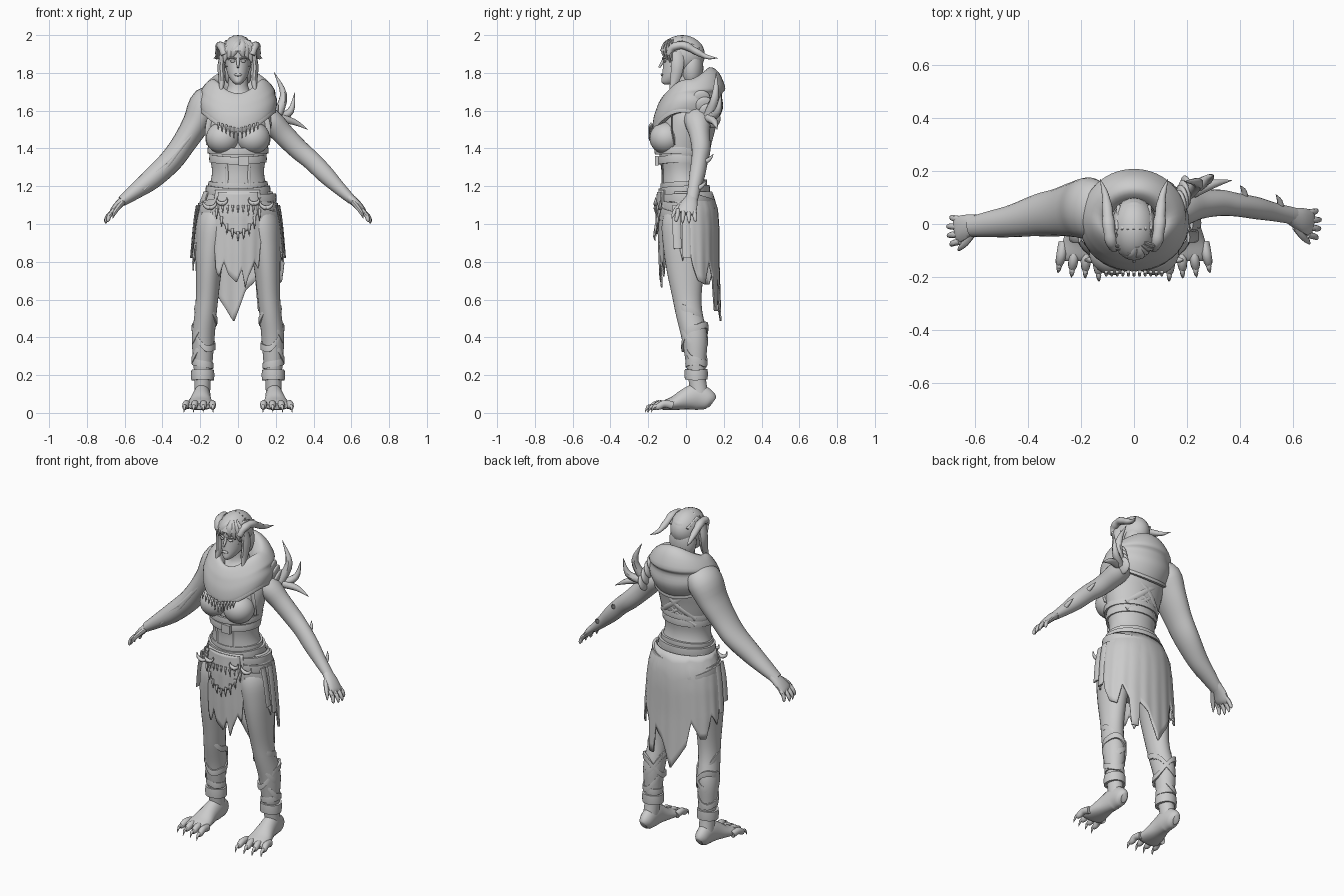
import bpy, bmesh, random
from math import sin, cos, pi, radians
from mathutils import Vector

random.seed(4)

def finish(name, rings, cap=True, thick=0.0, closed=True):
    """Skin a list of equal-length point rings into an object."""
    bm = bmesh.new()
    vs = [[bm.verts.new(p) for p in r] for r in rings]
    n = len(vs[0])
    for a, b in zip(vs, vs[1:]):
        for i in range(n if closed else n - 1):
            j = (i + 1) % n
            bm.faces.new((a[i], a[j], b[j], b[i]))
    if cap:
        bm.faces.new(vs[0])
        bm.faces.new(vs[-1])
    bmesh.ops.recalc_face_normals(bm, faces=bm.faces)
    me = bpy.data.meshes.new(name)
    bm.to_mesh(me)
    bm.free()
    ob = bpy.data.objects.new(name, me)
    bpy.context.collection.objects.link(ob)
    if thick:
        m = ob.modifiers.new("thickness", 'SOLIDIFY')
        m.thickness = thick
        m.offset = 0
    return ob

def spline(rows, k):
    """Catmull-Rom through rows of numbers."""
    out, n = [], len(rows)
    for i in range(n - 1):
        p = [rows[max(i - 1, 0)], rows[i], rows[i + 1], rows[min(i + 2, n - 1)]]
        for j in range(k):
            t = j / k
            out.append([0.5 * (2*b + (c - a)*t + (2*a - 5*b + 4*c - d)*t*t + (3*b - a - 3*c + d)*t**3)
                        for a, b, c, d in zip(*p)])
    return out + [list(rows[-1])]

def on_ring(a, rx, yf, yb, zf, zs, zb, cx=0, tilt=0):
    c, s = cos(a), sin(a)
    z = zs + ((zf - zs) * abs(s) ** 2.4 if s < 0 else (zb - zs) * abs(s) ** 1.5) + tilt * c
    return (cx + rx * c, (yf + yb) / 2 + (yb - yf) / 2 * s, z)

def loft(name, rows, k=4, n=40, cap=True):
    """Rows: half width, front y, back y, then z (or front, side, back z)."""
    rows = [r if len(r) > 4 else (*r[:3], r[3], r[3], r[3]) for r in rows]
    rows = spline(rows, k) if k > 1 else rows
    return finish(name, [[on_ring(2 * pi * i / n, *r) for i in range(n)] for r in rows], cap)

def band(name, rx, yf, yb, zf, zs, zb, h, t=0.01, cx=0, tilt=0):
    prof = [(-.01, -h/2), (t*.7, -h/2), (t, 0), (t*.7, h/2), (-.01, h/2)]
    return finish(name, [[on_ring(2*pi*i/40, rx+o, yf-o, yb+o, zf+d, zs+d, zb+d, cx, tilt)
                          for i in range(40)] for o, d in prof], False)

def tube(name, pts, ref=(0, 1, 0), k=4, n=16):
    """Points: x, y, z, radius across, radius along ref."""
    q = spline(pts, k)
    P = [Vector(p[:3]) for p in q]
    rings = []
    for i, p in enumerate(P):
        t = (P[min(i + 1, len(P) - 1)] - P[max(i - 1, 0)]).normalized()
        u = t.cross(Vector(ref)).normalized()
        v = u.cross(t)
        rings.append([p + u * q[i][3] * cos(2*pi*j/n) + v * q[i][4] * sin(2*pi*j/n) for j in range(n)])
    return finish(name, rings)

def spike(name, a, b, c, r, ref=(.31, .9, .29), tip=.001, n=8):
    mid = [x / 4 + y / 2 + z / 4 for x, y, z in zip(a, b, c)]
    return tube(name, [(*a, r, r), (*mid, r * .72, r * .72), (*c, tip, tip)], ref, 4, n)

def strip(name, pts, w, t=.006):
    return tube(name, [(*p, w, t) for p in pts], (.01, 1, 0), 4, 8)

def ball(name, loc, scale, rot=(0, 0, 0)):
    bpy.ops.mesh.primitive_uv_sphere_add(segments=28, ring_count=16, location=loc, rotation=rot)
    ob = bpy.context.object
    ob.name, ob.scale = name, scale
    return ob

def cloth(name, hem, rows, n=90, m=14, ripple=.002):
    """Hanging sheet; hem is (degrees, bottom z), rows are (z, rx, yf, yb)."""
    def lerp(t, tab):
        for p, q in zip(tab, tab[1:]):
            if (t - p[0]) * (t - q[0]) <= 0 and p[0] != q[0]:
                f = (t - p[0]) / (q[0] - p[0])
                return [x + (y - x) * f for x, y in zip(p, q)]
        return tab[-1]
    rings = []
    for j in range(m):
        ring = []
        for i in range(n):
            d = hem[0][0] + (hem[-1][0] - hem[0][0]) * i / (n - 1)
            z = rows[0][0] + (lerp(d, hem)[1] - rows[0][0]) * j / (m - 1)
            _, rx, yf, yb = lerp(z, rows)
            o = ripple * sin(d * .35) * j / m
            ring.append(on_ring(radians(d), rx + o, yf - o, yb + o, z, z, z))
        rings.append(ring)
    return finish(name, rings, False, .008, False)

# Torso and neck
loft("torso", [(.10, -.08, .10, .84), (.185, -.12, .15, .93), (.21, -.13, .16, 1.03), (.19, -.13, .145, 1.12),
               (.15, -.13, .105, 1.21), (.138, -.13, .09, 1.28), (.15, -.14, .10, 1.36), (.17, -.14, .12, 1.47),
               (.175, -.12, .14, 1.57), (.13, -.08, .12, 1.66), (.06, -.05, .07, 1.71), (.052, -.05, .06, 1.80)])
# Chest wrap, corset and straps
for s in (1, -1):
    ball("chest_cup", (s*.08, -.105, 1.455), (.09, .088, .085), (.2, 0, s*.25))
    strip("corset_bone", [(s*.06, -.122, 1.20), (s*.058, -.122, 1.27), (s*.065, -.131, 1.34)], .007, .004)
    strip("back_strap", [(s*.115, .07, 1.38), (s*.02, .12, 1.46), (-s*.11, .115, 1.57)], .014, .004)
    strip("back_strap_low", [(s*.11, .065, 1.34), (0, .111, 1.42), (-s*.13, .085, 1.52)], .010, .004)
    strip("chest_strap", [(s*.155, -.06, 1.42), (s*.16, -.075, 1.5), (s*.145, -.075, 1.58)], .014, .004)
band("chest_band_upper", .155, -.16, .105, 1.385, 1.39, 1.39, .035, .007)
band("chest_band_lower", .145, -.147, .097, 1.335, 1.345, 1.35, .04, .008)
band("corset_edge", .152, -.13, .106, 1.20, 1.21, 1.22, .03, .006)
bpy.ops.mesh.primitive_cube_add(location=(.03, -.155, 1.335))
bpy.context.object.name = "chest_buckle"
bpy.context.object.scale = (.028, .010, .026)

# Fur cowl and hood roll
loft("cowl", [(.17, -.14, .13, 1.50, 1.59, 1.53), (.198, -.175, .155, 1.495, 1.60, 1.53), (.207, -.172, .195, 1.56, 1.65, 1.61),
              (.196, -.155, .19, 1.615, 1.69, 1.685), (.192, -.14, .208, 1.65, 1.715, 1.72), (.16, -.115, .175, 1.685, 1.755, 1.80),
              (.125, -.095, .125, 1.69, 1.765, 1.83), (.09, -.075, .08, 1.66, 1.73, 1.78), (.06, -.05, .06, 1.62, 1.67, 1.70)], cap=False)
band("cowl_trim", .196, -.172, .155, 1.497, 1.602, 1.53, .022, .007)
for i in range(11):   # tooth necklace
    x = (i - 5) * .021
    L = .035 + .03 * (1 - abs(i - 5) / 5)
    z = 1.505 + abs(x) * .28
    spike("necklace_tooth", (x, -.18, z), (x, -.20, z - L/2), (x, -.195, z - L), .007)

# Head, face and hair
loft("head", [(.012, -.115, -.085, 1.738), (.03, -.13, -.03, 1.752), (.052, -.127, .02, 1.785), (.064, -.122, .06, 1.83),
              (.068, -.118, .08, 1.87), (.072, -.118, .09, 1.91), (.062, -.10, .08, 1.955), (.02, -.04, .02, 1.985)], n=32)
spike("nose", (0, -.115, 1.875), (0, -.128, 1.85), (0, -.142, 1.828), .011, tip=.006)
ball("lips", (0, -.127, 1.79), (.02, .007, .008))
for s in (1, -1):
    ball("eye", (s*.028, -.112, 1.862), (.014, .008, .007))
    strip("brow", [(s*.01, -.122, 1.873), (s*.03, -.118, 1.882), (s*.05, -.10, 1.878)], .005)
ball("back_hair", (0, .03, 1.825), (.082, .062, .11))
hair = ball("hair_cap", (0, -.02, 1.895), (.088, .12, .105))
bm = bmesh.new()
bm.from_mesh(hair.data)
bmesh.ops.delete(bm, geom=[f for f in bm.faces if f.calc_center_median().y < -.45
                           and f.calc_center_median().z < .25], context='FACES')
bm.to_mesh(hair.data)
bm.free()
for s in (1, -1):
    for i in range(4):   # swept fringe
        x = .02 + .02 * i
        tube("hair_lock", [(.012, -.085 + .01*i, 1.975, .012, .006), (.01 + s*x*.6, -.115 + .012*i, 1.95, .018, .009),
                           (s*x, -.123 + .015*i, 1.915 - .006*i, .018, .009),
                           (s*(x + .012), -.115 + .015*i, 1.88 - .012*i, .003, .003)], n=8)
    tube("side_tress", [(s*.075, -.05, 1.91, .018, .035), (s*.088, -.045, 1.84, .020, .035), (s*.085, -.06, 1.76, .018, .026),
                        (s*.092, -.085, 1.69, .004, .005)], n=10)
    for i in range(4):   # braided crown ridges
        strip("braid", [(s*.02*i, -.10 + .012*i, 1.955 - .006*i), (s*.021*i, -.02, 1.995 - .006*i*i*.5), (s*.019*i, .07, 1.945 - .006*i)], .008)
    # Curled horn with growth rings
    h = [(s*.072, -.09, 1.895, .016, .018), (s*.085, -.07, 1.935, .020, .022), (s*.095, -.01, 1.945, .021, .023),
         (s*.10, .05, 1.915, .018, .020), (s*.108, .11, 1.885, .012, .013), (s*.128, .17, 1.878, .001, .001)]
    tube("horn", [(*p[:3], p[3] * f, p[4] * f) for p, f in zip(spline(h, 3), [1, 1.07, .95] * 6)], (1, 0, .01), 2, 12)

# Arms: heavy one on -x, slim one on +x
tube("heavy_arm", [(-.08, .06, 1.67, .05, .07), (-.16, .06, 1.64, .09, .115), (-.222, .055, 1.53, .074, .105),
                   (-.285, .045, 1.43, .064, .09), (-.355, .035, 1.335, .062, .08), (-.455, .012, 1.24, .056, .062),
                   (-.54, 0, 1.175, .042, .05), (-.615, -.01, 1.12, .028, .038)], n=24)
tube("slim_arm", [(.10, .05, 1.6, .05, .05), (.17, .06, 1.55, .062, .07), (.24, .072, 1.475, .058, .055),
                  (.32, .08, 1.395, .054, .05), (.39, .072, 1.335, .05, .044), (.46, .06, 1.265, .047, .042),
                  (.53, .045, 1.195, .036, .035), (.605, .03, 1.125, .024, .032)], n=24)
for i in range(3):   # sinews on the heavy arm
    d = .03 * (i - 1)
    tube("sinew", [(-.21 + d, -.035, 1.53 + d, .006, .006), (-.29 + d*.8, -.036, 1.42 + d, .013, .010),
                   (-.38 + d*.6, -.036, 1.31 + d, .012, .010), (-.50, -.042, 1.20 + d*.7, .005, .005)], n=8)
for s, oy in ((1, .0), (-1, -.025)):   # hands
    tube("palm", [(s*.59, .03+oy, 1.14, .024, .032), (s*.63, .017+oy, 1.105, .022, .045), (s*.66, .005+oy, 1.07, .018, .05),
                  (s*.672, 0+oy, 1.055, .01, .045)], n=14)
    for i in range(4):
        y0, y1 = .043 - .028*i + oy, .05 - .034*i + oy
        o = (.0, .012, .01, .0)[i]
        tube("finger", [(s*.655, y0, 1.075, .012, .012), (s*(.68+o*.5), (y0+y1)/2, 1.045, .012, .012),
                        (s*(.688+o), y1, 1.02, .009, .009), (s*(.688+o), y1, .998 + abs(i-1.5)*.008, .002, .002)], n=8)
    tube("thumb", [(s*.61, -.01+oy, 1.115, .014, .016), (s*.635, -.045+oy, 1.085, .012, .014), (s*.655, -.065+oy, 1.055, .009, .01),
                   (s*.663, -.075+oy, 1.03, .002, .002)], n=8)

# Shoulder scales, shoulder spikes and forearm fins on +x
for i in range(4):
    ball("shoulder_scale", (.175 + .008*i, .08 + .018*i, 1.66 - .035*i), (.018, .05, .05), (.5, .3, .2))
spike("shoulder_spike_top", (.205, .12, 1.57), (.285, .17, 1.68), (.19, .16, 1.805), .028)
spike("shoulder_spike_mid", (.215, .13, 1.56), (.30, .18, 1.57), (.30, .185, 1.695), .026)
spike("shoulder_spike_low", (.22, .12, 1.56), (.30, .16, 1.55), (.37, .165, 1.50), .024)
for x, z in ((.42, 1.32), (.555, 1.18)):
    spike("forearm_fin", (x, .085 - (x-.42)*.25, z), (x, .13 - (x-.42)*.3, z + .02), (x - .02, .145 - (x-.42)*.25, z + .05), .015)

# Legs, wraps and feet
for s in (1, -1):
    tube("leg", [(s*.10, .01, 1.08, .08, .11), (s*.125, .0, 1.0, .095, .128), (s*.145, -.003, .88, .081, .118),
                 (s*.155, -.003, .76, .069, .10), (s*.163, .005, .62, .06, .078), (s*.172, .018, .52, .058, .07),
                 (s*.184, .045, .40, .06, .068), (s*.186, .052, .28, .052, .055), (s*.187, .058, .19, .044, .046),
                 (s*.19, .07, .10, .042, .048)], n=28)
    for z, tl, tx, w, yf, yb in ((.52, .06, .03, .058, -.05, .09), (.43, .05, -.05, .06, -.03, .113),
                                 (.40, -.05, .05, .06, -.022, .115), (.32, .05, -.04, .056, -.008, .11), (.26, 0, .01, .053, 0, .106)):
        band("leg_wrap", w, yf, yb, z + tl, z, z - tl, .034, .004, s*(.187 - max(0, z - .35)*.1), tx*s)
    band("ankle_cuff", .056, -.002, .110, .205, .20, .205, .055, .006, s*.187)
    tube("foot", [(s*.19, .142, .055, .02, .03), (s*.19, .12, .068, .038, .052), (s*.19, .06, .085, .045, .07),
                  (s*.195, 0, .073, .052, .057), (s*.20, -.06, .052, .066, .038), (s*.204, -.115, .04, .074, .026),
                  (s*.204, -.135, .034, .06, .016)], (0, 0, 1), n=20)
    for i in range(4):
        x, y, o = .138 + .043*i, (-.012, 0, .004, .02)[i], (-.004, .002, .008, .013)[i]
        tube("toe", [(s*x, -.09+y, .04, .018, .022), (s*(x + o/2), -.135+y, .048, .019, .02), (s*(x + o), -.165+y, .033, .016, .018),
                     (s*(x + o), -.18+y, .024, .008, .01)], (0, 0, 1), n=10)
        spike("toe_claw", (s*(x + o), -.165+y, .036), (s*(x + o*1.3), -.195+y, .045), (s*(x + o*1.5), -.205+y, .003), .012)

# Ragged back skirt, front cloth and round apron
cloth("back_skirt", [(-28, .98), (-14, .80), (-6, .95), (5, .78), (15, .7), (30, .68), (40, .8), (50, .72), (53, .54), (64, .54),
                     (67, .70), (80, .65), (95, .48), (118, .63), (125, .78), (140, .68), (150, .68), (160, .82), (175, .75),
                     (186, .95), (194, .80), (208, .98)],
      [(1.17, .178, -.13, .135), (1.08, .213, -.14, .165), (.98, .226, -.14, .173), (.8, .24, -.13, .173), (.45, .24, -.12, .183)], 140)
cloth("front_cloth", [(230, .98), (235, .75), (240, .72), (248, .80), (256, .73), (268, .69), (276, .76), (281, .66), (286, .72),
                      (296, .80), (303, .76), (308, .98)],
      [(1.18, .185, -.142, .12), (1.05, .21, -.148, .15), (.85, .2, -.142, .14), (.6, .2, -.13, .14)], 70)
cloth("round_apron", [(238, 1.10), (246, 1.02), (256, .965), (270, .945), (284, .965), (294, 1.02), (302, 1.10)],
      [(1.17, .195, -.15, .12), (1.05, .215, -.158, .15), (.9, .21, -.155, .14)], 40)

# Hip belts, crescent charms and hanging teeth
band("waist_belt", .165, -.14, .12, 1.165, 1.18, 1.185, .045, .007)
for i in range(3):
    band("hip_sash", .198 + .009*i, -.14 - .004*i, .15 + .009*i, 1.13 - .025*i, 1.12 - .03*i, 1.10 - .045*i, .042, .006, 0, .02 - .02*i)
for s in (1, -1):
    for x, y, z, r in ((.15, -.13, 1.12, .035), (.085, -.155, 1.135, .028)):
        tube("crescent_charm", [(s*x + r*cos(a), y - .006, z + r*sin(a), f, f) for a, f in
                                ((pi*.95, .002), (pi*1.2, .008), (pi*1.5, .012), (pi*1.8, .008), (pi*2.05, .002))], n=8)
    for i in range(2):
        strip("side_rag", [(s*(.205 + .012*i), -.05 + .05*i, 1.10), (s*(.226 + .006*i), -.05 + .05*i, 1.0),
                           (s*(.24 + .008*i), -.045 + .05*i, .87 - .05*i)], .006, .022)
for i in range(9):
    a = radians(238 + 8 * i)
    z = .95 + .12 * abs(i - 4) ** 1.5 / 8
    L = .04 + .02 * random.random()
    x, y, _ = on_ring(a, .215, -.163, .15, z, z, z)
    spike("apron_tooth", (x, y, z + .01), (x, y - .01, z - L/2), (x, y, z - L), .008)
    x, y, _ = on_ring(a, .2, -.162, .14, z, z, z)
    spike("belt_tooth", (x, y, 1.10), (x, y - .008, 1.08), (x, y, 1.10 - L), .007)

# Smooth shading with sharp edges kept
bpy.ops.object.select_all(action='SELECT')
bpy.context.view_layer.objects.active = hair
bpy.ops.object.shade_smooth_by_angle(angle=radians(45))
